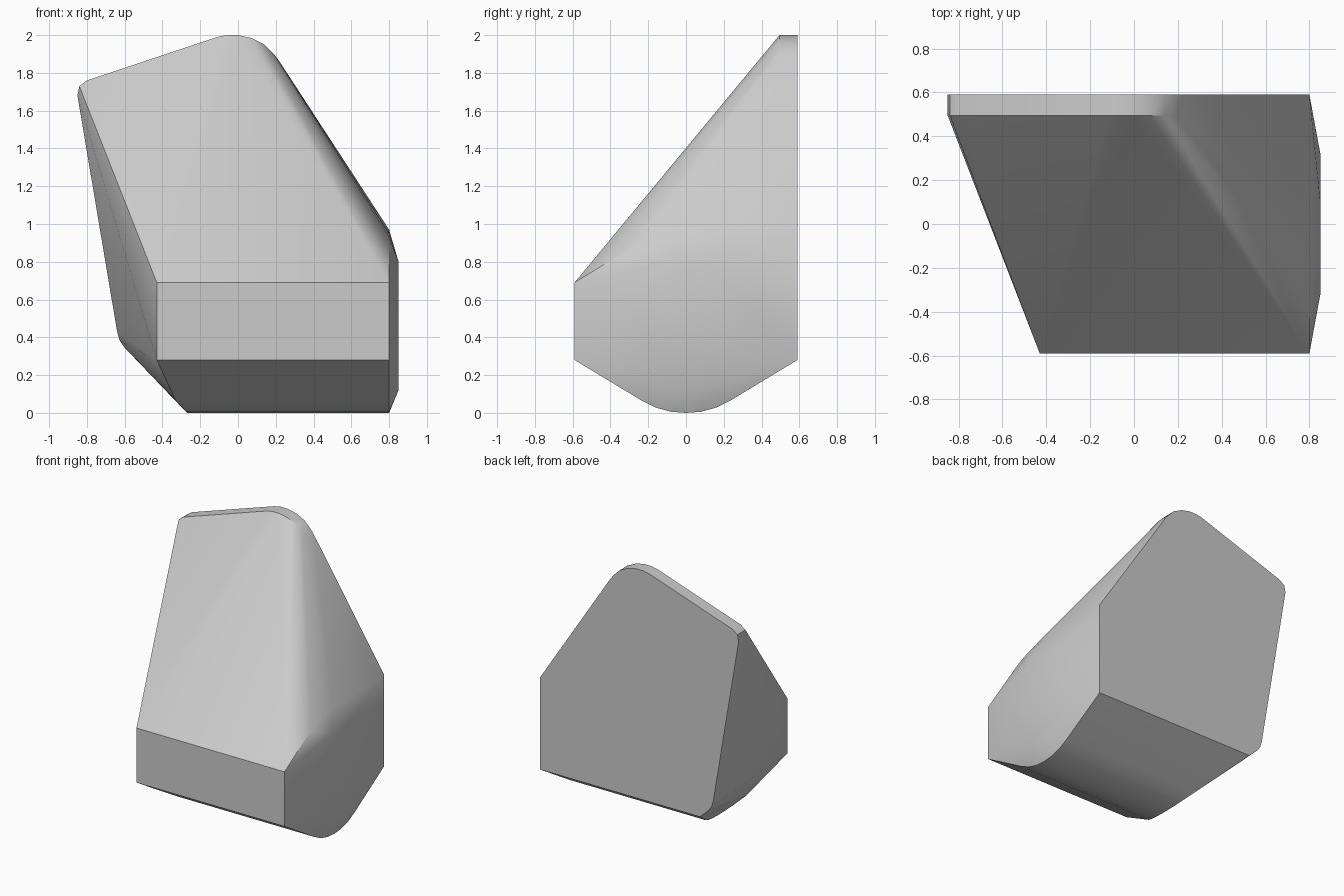
import bpy, bmesh, math

cube = bpy.data.objects.get("Cube")
if cube:
    bpy.data.objects.remove(cube, do_unlink=True)

DEPTH = 0.59      # half depth of the body
SIDE = 0.80       # flat right end of the body
points = []

# Tall back plate: rounded top edge has thickness, lower edge is thin
top_edge = [(-0.85, 1.68), (-0.84, 1.73), (-0.80, 1.76), (-0.11, 1.99),
            (-0.06, 2.0), (0.0, 2.0), (0.07, 1.985), (0.14, 1.95), (0.19, 1.90)]
low_edge = [(0.22, 1.86), (SIDE, 0.97), (SIDE, 0.28), (-0.53, 0.28),
            (-0.60, 0.345), (-0.625, 0.38), (-0.64, 0.43)]
points += [(x, DEPTH, z) for x, z in top_edge + low_edge]
points += [(x, 0.495, z) for x, z in top_edge]

# Upright front rectangle
points += [(x, -DEPTH, z) for x in (-0.43, SIDE) for z in (0.28, 0.69)]

# Rounded keel along the bottom
for y, z in [(0, 0), (0.08, 0.006), (0.16, 0.028), (0.24, 0.068)]:
    for s in (-1, 1):
        points += [(-0.27 - z * 0.9, s * y, z), (SIDE, s * y, z)]

# Curved upper rim of the side end
points += [(SIDE, y, z) for y, z in [(-0.4, 0.8), (-0.28, 0.88), (-0.17, 0.93),
                                     (-0.02, 0.95), (0.12, 0.93)]]

# Shallow raised cap on the side end
for s in (-1, 1):
    points += [(0.85, s * y, z) for y, z in [(0.07, 0.12), (0.32, 0.33),
                                             (0.32, 0.6), (0.1, 0.8)]]

# Wrap all the sections in one convex skin
bm = bmesh.new()
for p in points:
    bm.verts.new(p)
bmesh.ops.remove_doubles(bm, verts=bm.verts[:], dist=0.0005)
bmesh.ops.convex_hull(bm, input=bm.verts[:])
loose = [v for v in bm.verts if not v.link_faces]
bmesh.ops.delete(bm, geom=loose, context='VERTS')
bmesh.ops.dissolve_limit(bm, angle_limit=math.radians(0.5),
                         verts=bm.verts[:], edges=bm.edges[:])
bmesh.ops.recalc_face_normals(bm, faces=bm.faces[:])
mesh = bpy.data.meshes.new("wedge_body")
bm.to_mesh(mesh)
bm.free()

# Plain grey material
grey = bpy.data.materials.new("light_grey")
grey.use_nodes = True
colour = (0.6, 0.6, 0.6, 1)
grey.diffuse_color = colour
for node in grey.node_tree.nodes:
    if node.type == 'BSDF_PRINCIPLED':
        node.inputs["Base Color"].default_value = colour
mesh.materials.append(grey)

body = bpy.data.objects.new("wedge_body", mesh)
bpy.context.collection.objects.link(body)
bpy.ops.object.select_all(action='DESELECT')
body.select_set(True)
bpy.context.view_layer.objects.active = body
bpy.ops.object.shade_smooth_by_angle(angle=math.radians(30))
